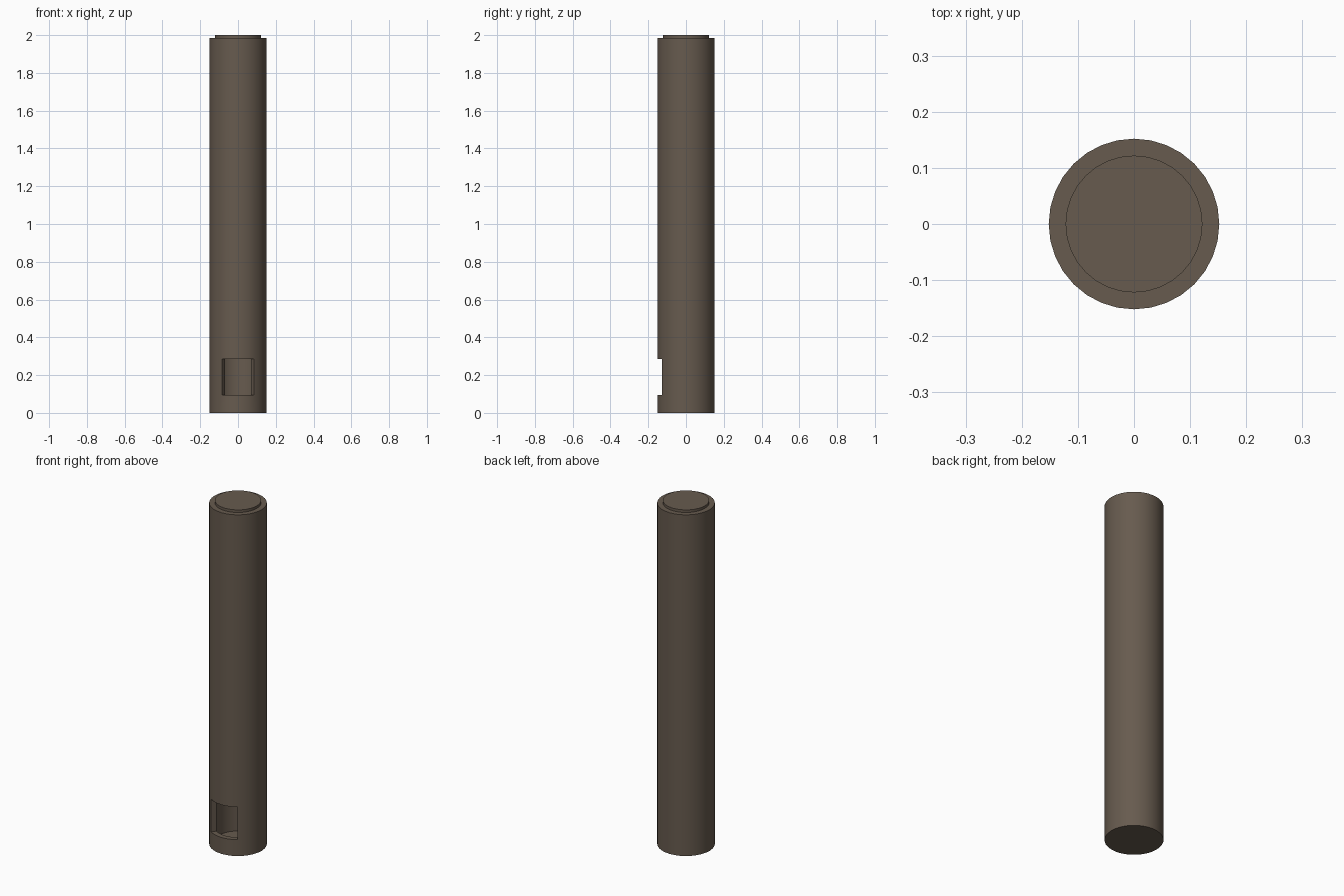
import bpy, bmesh, math

if "Cube" in bpy.data.objects:
    bpy.data.objects.remove(bpy.data.objects["Cube"])

SIDES = 32
R_OUT, R_IN = 0.152, 0.122

mat = bpy.data.materials.new("brown grey metal")
mat.diffuse_color = (0.135, 0.104, 0.077, 1)
mat.use_nodes = True
mat.node_tree.nodes["Principled BSDF"].inputs["Base Color"].default_value = mat.diffuse_color


def finish(bm, name):
    bmesh.ops.recalc_face_normals(bm, faces=bm.faces)
    mesh = bpy.data.meshes.new(name)
    bm.to_mesh(mesh)
    bm.free()
    mesh.materials.append(mat)
    obj = bpy.data.objects.new(name, mesh)
    bpy.context.collection.objects.link(obj)
    bpy.ops.object.select_all(action='DESELECT')
    obj.select_set(True)
    bpy.context.view_layer.objects.active = obj
    bpy.ops.object.shade_smooth_by_angle(angle=math.radians(30))
    return obj


def ring(bm, r, z):
    return [bm.verts.new((r * math.cos(math.tau * i / SIDES),
                          r * math.sin(math.tau * i / SIDES), z))
            for i in range(SIDES)]


# Hollow post: outer and inner walls, with the hatch segments left open
bm = bmesh.new()
outer = [ring(bm, R_OUT, z) for z in (0, 0.095, 0.285, 1.985)]
inner = [ring(bm, R_IN, z) for z in (0.018, 0.095, 0.285, 1.985)]
front = SIDES * 3 // 4
hatch = range(front - 3, front + 3)
for i in range(SIDES):
    j = (i + 1) % SIDES
    for k in range(3):
        if k == 1 and i in hatch:
            continue
        for wall in (outer, inner):
            bm.faces.new((wall[k][i], wall[k][j], wall[k + 1][j], wall[k + 1][i]))
    # top rim
    bm.faces.new((outer[3][i], outer[3][j], inner[3][j], inner[3][i]))
    # hatch sill and lintel
    if i in hatch:
        for k in (1, 2):
            bm.faces.new((outer[k][i], outer[k][j], inner[k][j], inner[k][i]))
# hatch jambs
for i in (front - 3, front + 3):
    bm.faces.new((outer[1][i], outer[2][i], inner[2][i], inner[1][i]))
# underside and inner floor
bm.faces.new(outer[0])
bm.faces.new(inner[0])
finish(bm, "post")

# Raised top cap
bm = bmesh.new()
low, high = ring(bm, R_IN, 1.97), ring(bm, R_IN, 2.0)
for i in range(SIDES):
    j = (i + 1) % SIDES
    bm.faces.new((low[i], low[j], high[j], high[i]))
bm.faces.new(low)
bm.faces.new(high)
finish(bm, "top_cap")
